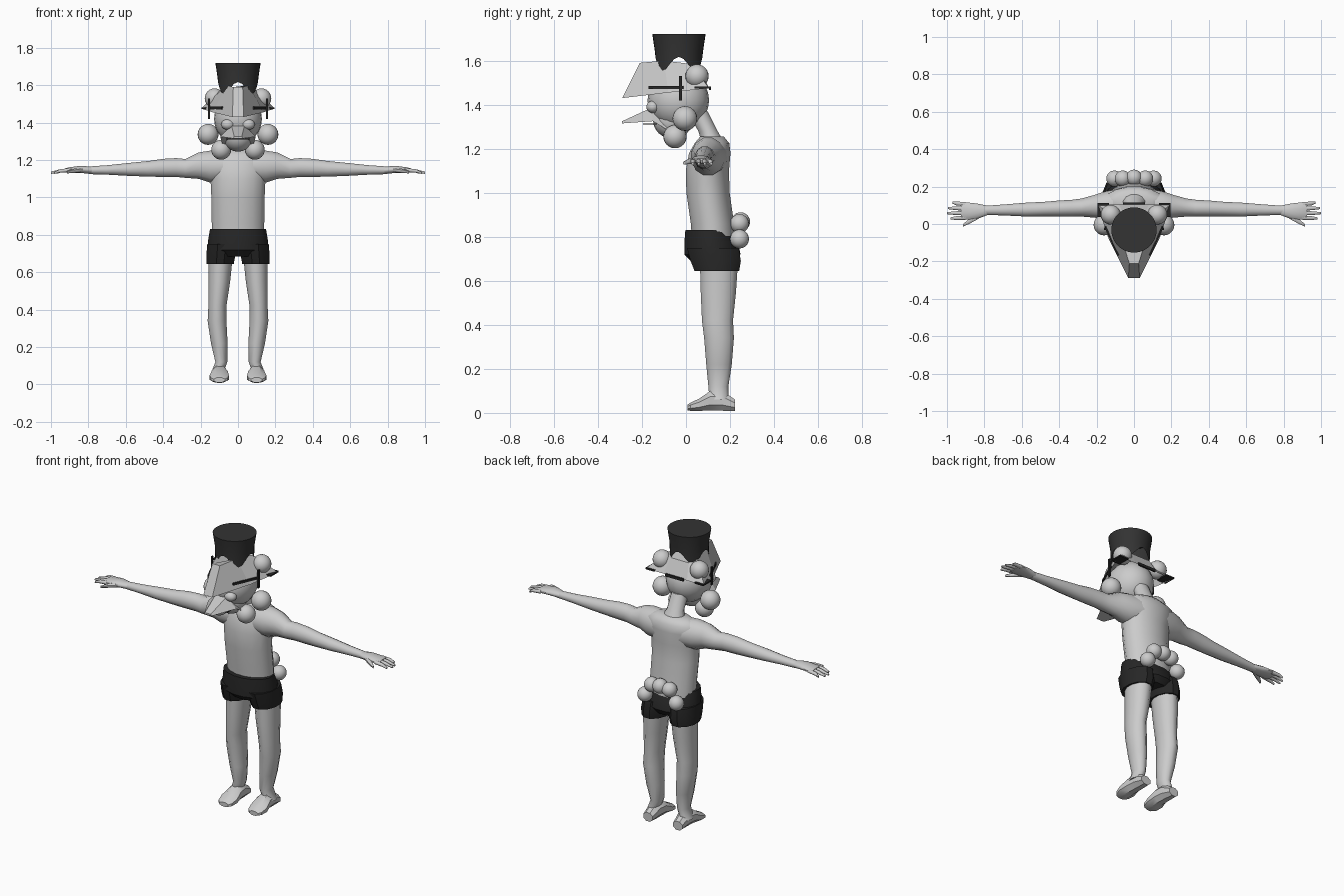
import bpy, bmesh, math
from mathutils import Vector

if "Cube" in bpy.data.objects:
    bpy.data.objects.remove(bpy.data.objects["Cube"])


def material(name, v):
    m = bpy.data.materials.new(name)
    m.diffuse_color = (v, v, v, 1)
    m.use_nodes = True
    m.node_tree.nodes["Principled BSDF"].inputs["Base Color"].default_value = m.diffuse_color
    return m


SKIN = material("pale grey", 0.6)
MASK = material("mask grey", 0.57)
BLACK = material("black cloth", 0.02)
HAT = material("hat charcoal", 0.033)


def add(name, bm, mat, smooth=45, mirror=False):
    bmesh.ops.recalc_face_normals(bm, faces=bm.faces[:])
    me = bpy.data.meshes.new(name)
    bm.to_mesh(me)
    bm.free()
    me.materials.append(mat)
    ob = bpy.data.objects.new(name, me)
    bpy.context.collection.objects.link(ob)
    bpy.ops.object.select_all(action='DESELECT')
    ob.select_set(True)
    bpy.context.view_layer.objects.active = ob
    if smooth:
        bpy.ops.object.shade_smooth_by_angle(angle=math.radians(smooth))
    if mirror:
        ob.modifiers.new("Mirror", 'MIRROR').use_clip = False
    return ob


def skin_rings(bm, rings, caps=True):
    loops = [[bm.verts.new(p) for p in r] for r in rings]
    n = len(loops[0])
    for a, b in zip(loops, loops[1:]):
        for i in range(n):
            j = (i + 1) % n
            bm.faces.new((a[i], a[j], b[j], b[i]))
    if caps:
        bm.faces.new(loops[0])
        bm.faces.new(loops[-1])


def loft(name, axis, sections, mat, n=12, mirror=False, smooth=50):
    """Sections are (x, y, z, radius_a, radius_b) across the chosen axis."""
    k = "xyz".index(axis)
    u, v = [i for i in range(3) if i != k]
    rings = []
    for *c, a, b in sections:
        ring = []
        for i in range(n):
            t = 2 * math.pi * (i + 0.5) / n
            p = Vector(c)
            p[u] += a * math.cos(t)
            p[v] += b * math.sin(t)
            ring.append(p)
        rings.append(ring)
    bm = bmesh.new()
    skin_rings(bm, rings)
    return add(name, bm, mat, smooth, mirror)


def ball(name, c, r, mat, mirror=False):
    bm = bmesh.new()
    bmesh.ops.create_uvsphere(bm, u_segments=20, v_segments=12, radius=1)
    r = r if isinstance(r, tuple) else (r, r, r)
    bmesh.ops.scale(bm, vec=r, verts=bm.verts)
    bmesh.ops.translate(bm, vec=c, verts=bm.verts)
    return add(name, bm, mat, 60, mirror)


def plate(name, c, size, mat, mirror=False, turn=0):
    bm = bmesh.new()
    bmesh.ops.create_cube(bm, size=1)
    ob = add(name, bm, mat, 0, mirror)
    for v in ob.data.vertices:
        p = Vector([v.co[i] * size[i] for i in range(3)])
        s, k = math.sin(turn), math.cos(turn)
        v.co = Vector((p.x * k - p.y * s, p.x * s + p.y * k, p.z)) + Vector(c)
    return ob


# Body
loft("torso", 'z', [
    (0, .125, .79, .142, .1), (0, .12, .86, .143, .1), (0, .1, 1.0, .145, .1),
    (0, .097, 1.1, .15, .1), (0, .108, 1.18, .165, .096),
    (0, .118, 1.225, .165, .08), (0, .118, 1.255, .1, .055)], SKIN, 16)
loft("neck", 'z', [(0, .125, 1.22, .075, .055), (0, .1, 1.28, .05, .045),
                   (0, .05, 1.37, .05, .05)], SKIN)

# Arms and hands
loft("arm", 'x', [
    (.08, .105, 1.165, .085, .085), (.15, .1, 1.165, .078, .088),
    (.21, .095, 1.17, .063, .073), (.28, .088, 1.155, .05, .052),
    (.33, .085, 1.16, .046, .052), (.40, .083, 1.158, .044, .05),
    (.48, .08, 1.153, .04, .043), (.58, .077, 1.15, .038, .036),
    (.70, .075, 1.147, .03, .026), (.80, .073, 1.145, .025, .021)],
    SKIN, mirror=True)
loft("palm", 'x', [(.78, .073, 1.145, .025, .02), (.84, .068, 1.15, .043, .02),
                   (.90, .07, 1.147, .048, .015), (.925, .072, 1.145, .044, .011)],
     SKIN, mirror=True)
for i, (y0, y1, tip) in enumerate([(.033, .03, .98), (.058, .058, 1.0),
                                   (.083, .085, .995), (.106, .114, .97)]):
    loft(f"finger_{i + 1}", 'x', [
        (.9, y0, 1.146, .012, .011), (.95, (y0 + y1) / 2, 1.142, .011, .01),
        (tip, y1, 1.132, .006, .006)], SKIN, 8, True)
loft("thumb", 'x', [(.83, .045, 1.148, .018, .013), (.88, .015, 1.142, .015, .012),
                    (.915, -.008, 1.135, .007, .007)], SKIN, 8, True)

# Legs and feet
loft("leg", 'z', [
    (.112, .15, .06, .034, .045), (.089, .147, .12, .033, .047),
    (.1, .15, .22, .046, .06), (.112, .15, .34, .052, .07),
    (.11, .143, .42, .05, .073), (.1, .147, .55, .06, .083),
    (.092, .15, .70, .068, .09)], SKIN, 12, True)
loft("foot", 'y', [
    (.1, .222, .035, .034, .028), (.098, .16, .056, .042, .05),
    (.098, .11, .055, .046, .048), (.1, .06, .037, .056, .03),
    (.1, .02, .028, .048, .02), (.1, .007, .024, .032, .014)], SKIN, 8, True, 35)

# Shorts
loft("shorts", 'z', [
    (0, .1, .83, .153, .105), (0, .115, .77, .163, .125),
    (0, .12, .72, .167, .13), (0, .125, .685, .12, .1)], BLACK, 16, smooth=30)
loft("shorts_leg", 'z', [(.088, .122, .75, .079, .122), (.092, .135, .69, .08, .118),
                         (.096, .14, .645, .076, .105)], BLACK, 12, True, 30)

# Pompom tail
for name, c, m in [("tail_low", (.105, .243, .79), True),
                   ("tail_high", (.06, .243, .86), True),
                   ("tail_middle", (0, .248, .868), False)]:
    ball(name, c, .043, SKIN, m)

# Head with hair puffs
ball("head", (0, -.035, 1.42), (.128, .14, .135), SKIN)
ball("chin", (0, -.06, 1.33), (.085, .09, .085), SKIN)
ball("cheek_puff", (.16, -.005, 1.337), .056, SKIN, True)
ball("jaw_puff", (.09, -.05, 1.255), .053, SKIN, True)
ball("upper_puff", (.125, .05, 1.53), .053, SKIN, True)
ball("eye", (.055, -.15, 1.39), (.035, .03, .028), SKIN, True)


def outline(pts):
    """Close a half outline by mirroring it across the middle."""
    return [Vector(p) for p in pts] + [Vector((-x, y, z)) for x, y, z in reversed(pts)]


# Beaked mask, open underneath
bm = bmesh.new()
low = outline([(.03, -.29, 1.43), (.135, -.08, 1.455), (.197, .105, 1.475), (.08, .105, 1.475)])
high = outline([(.025, -.21, 1.59), (.06, -.1, 1.6), (.085, .02, 1.585), (.06, .06, 1.56)])
skin_rings(bm, [low, high], caps=False)
bm.verts.ensure_lookup_table()
bm.faces.new(bm.verts[len(low):])
add("mask", bm, MASK, 0)

# Lower beak
bm = bmesh.new()
skin_rings(bm, [
    outline([(.02, -.29, 1.325), (.025, -.29, 1.315)]),
    outline([(.035, -.16, 1.385), (.095, -.15, 1.325)]),
    outline([(.05, -.07, 1.37), (.08, -.06, 1.27)])])
add("lower_beak", bm, MASK, 0)
plate("mouth", (0, -.165, 1.312), (.13, .06, .006), BLACK)

# Mask slits and back strap
plate("eye_slit", (.119, -.09, 1.478), (.008, .17, .014), BLACK, True, -.42)
plate("side_bar", (.155, -.025, 1.475), (.009, .013, .11), BLACK, True)
plate("ear_slit", (.165, .075, 1.478), (.06, .075, .008), BLACK, True)
plate("back_strap", (0, .11, 1.475), (.12, .009, .016), BLACK)

# Hat with a scalloped lower edge
bm = bmesh.new()
N = 32
rings = []
for r, z, wave in [(.107, 1.585, .032), (.109, 1.64, 0), (.121, 1.72, 0)]:
    rings.append([Vector((r * math.sin(t), -.032 - r * math.cos(t),
                          z + wave * math.cos(4 * t)))
                  for t in [2 * math.pi * i / N for i in range(N)]])
skin_rings(bm, rings, caps=False)
bm.verts.ensure_lookup_table()
bm.faces.new(bm.verts[-N:])
add("hat", bm, HAT, 40)
